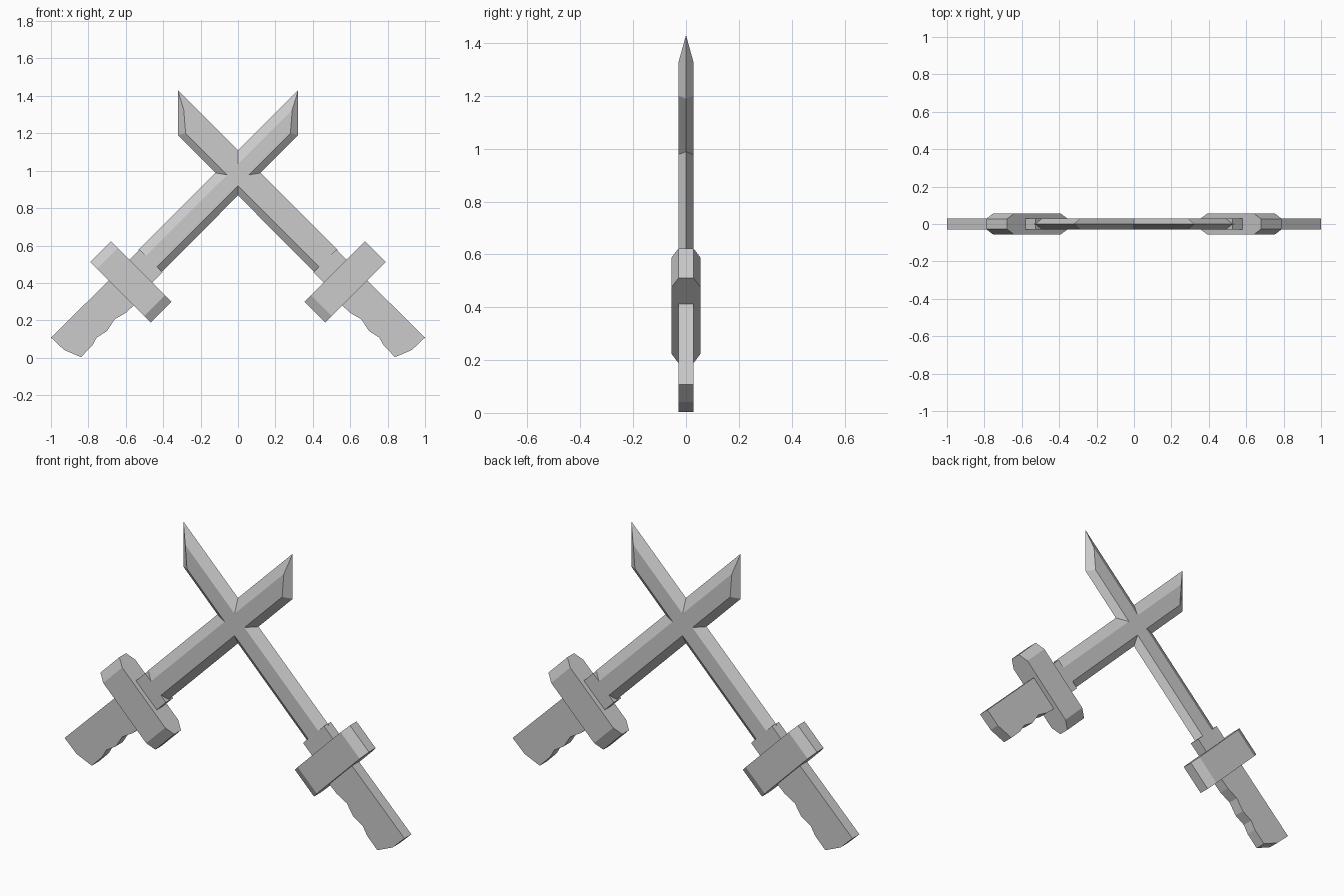
import bpy
import bmesh
import math

if "Cube" in bpy.data.objects:
    bpy.data.objects.remove(bpy.data.objects["Cube"])

R = math.sqrt(0.5)
T = 0.029  # half thickness of grip and blade


def at(u, v, y):
    """Point at u along the sword, v across it, y in depth."""
    return ((u - v) * R, y, (u + v) * R)


def loft(name, side, ring_a, ring_b, ridge=False):
    """Join two rings and cap them; ridge splits the end cap along its middle."""
    bm = bmesh.new()
    a = [bm.verts.new((side * x, y, z)) for x, y, z in ring_a]
    b = [bm.verts.new((side * x, y, z)) for x, y, z in ring_b]
    n = len(a)
    for i in range(n):
        j = (i + 1) % n
        bm.faces.new((a[i], a[j], b[j], b[i]))
    bm.faces.new(a)
    if ridge:
        h = n // 2
        bm.faces.new(b[:h + 1])
        bm.faces.new(b[h:] + b[:1])
    else:
        bm.faces.new(b)
    bmesh.ops.recalc_face_normals(bm, faces=bm.faces[:])
    mesh = bpy.data.meshes.new(name)
    bm.to_mesh(mesh)
    bm.free()
    obj = bpy.data.objects.new(name, mesh)
    bpy.context.collection.objects.link(obj)
    return obj


# grip outline (x, z) with finger grooves
GRIP = [(-1.0, 0.108), (-0.66, 0.443), (-0.53, 0.305), (-0.60, 0.24), (-0.66, 0.205),
        (-0.70, 0.143), (-0.755, 0.108), (-0.78, 0.064), (-0.84, 0.003), (-0.93, 0.042)]

# guard section (v, y) with chamfered ends
GUARD = [(0.92, -0.028), (0.92, 0.028), (0.87, 0.055), (0.513, 0.055),
         (0.463, 0.028), (0.463, -0.028), (0.513, -0.055), (0.87, -0.055)]

# square base of the blade (v, y)
BASE = [(0.608, -T), (0.608, T), (0.781, T), (0.781, -T)]

# blade section (v, y) and slanted tip (x, y, z)
BLADE = [(0.785, 0), (0.733, -T), (0.65, -T), (0.613, 0), (0.65, T), (0.733, T)]
TIP = [(0.322, 0, 1.43), (0.29, -T, 1.325), (0.28, -T, 1.20),
       (0.322, 0, 1.19), (0.28, T, 1.20), (0.29, T, 1.325)]

for side, label in ((1, "left"), (-1, "right")):
    loft(f"grip_{label}", side, [(x, -T, z) for x, z in GRIP], [(x, T, z) for x, z in GRIP])
    loft(f"guard_{label}", side, [at(-0.197, v, y) for v, y in GUARD],
         [at(-0.039, v, y) for v, y in GUARD])
    loft(f"blade_base_{label}", side, [at(-0.1, v, y) for v, y in BASE],
         [at(0.038, v, y) for v, y in BASE])
    loft(f"blade_{label}", side, [at(0.03, v, y) for v, y in BLADE], TIP, ridge=True)
